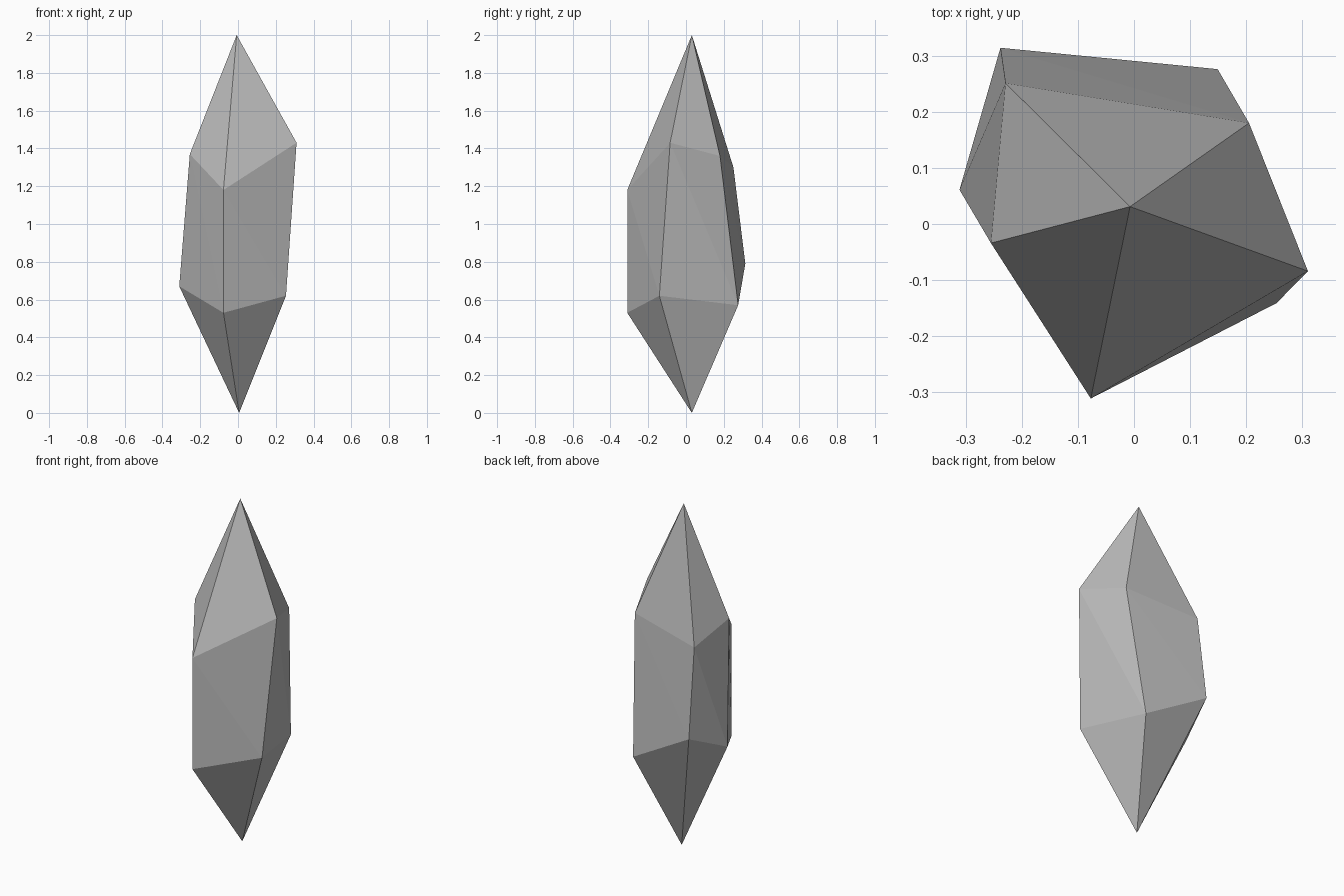
import bpy
import bmesh

cube = bpy.data.objects.get("Cube")
if cube:
    bpy.data.objects.remove(cube, do_unlink=True)

# Stone colour
stone = bpy.data.materials.new("grey_stone")
stone.use_nodes = True
colour = (0.5, 0.5, 0.5, 1)
stone.diffuse_color = colour
stone.node_tree.nodes["Principled BSDF"].inputs["Base Color"].default_value = colour

# Irregular five-sided cross-sections, counterclockwise from the front corner
upper_ring = [(-0.077, -0.311, 1.18), (0.31, -0.084, 1.43), (0.205, 0.18, 1.36),
              (-0.229, 0.251, 1.3), (-0.255, -0.034, 1.37)]
lower_ring = [(-0.077, -0.311, 0.53), (0.254, -0.141, 0.62), (0.149, 0.276, 0.57),
              (-0.238, 0.314, 0.79), (-0.311, 0.061, 0.67)]

bm = bmesh.new()
upper = [bm.verts.new(p) for p in upper_ring]
lower = [bm.verts.new(p) for p in lower_ring]
top_tip = bm.verts.new((-0.007, 0.031, 2))
bottom_tip = bm.verts.new((0.006, 0.031, 0))

# Each side has a pointed cap face, a shaft face and a pointed base face
for i in range(len(upper)):
    j = (i + 1) % len(upper)
    bm.faces.new((upper[i], upper[j], top_tip))
    bm.faces.new((lower[j], upper[j], upper[i]))
    bm.faces.new((lower[j], upper[i], lower[i]))
    bm.faces.new((lower[j], lower[i], bottom_tip))
bmesh.ops.recalc_face_normals(bm, faces=bm.faces)

mesh = bpy.data.meshes.new("crystal_shard")
bm.to_mesh(mesh)
bm.free()
mesh.materials.append(stone)
crystal = bpy.data.objects.new("crystal_shard", mesh)
bpy.context.collection.objects.link(crystal)
